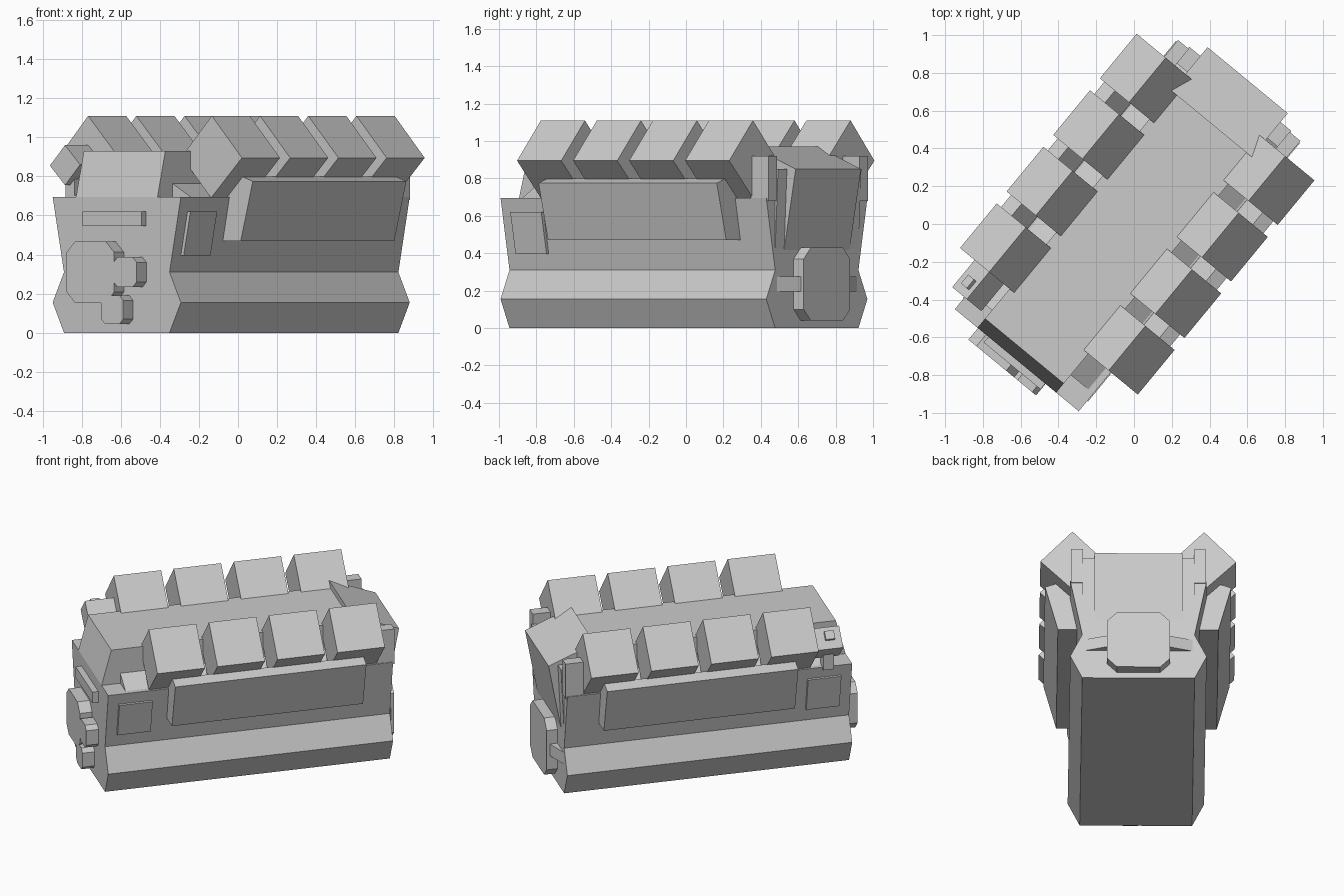
import bpy, bmesh, math
from mathutils import Matrix

if "Cube" in bpy.data.objects:
    bpy.data.objects.remove(bpy.data.objects["Cube"])

# Engine is modelled with x across, y front to back, then turned on the ground
PLACE = Matrix.Translation((-0.0154, 0.0127, 0)) @ Matrix.Rotation(math.radians(-39.5), 4, 'Z')

# Order of (profile a, profile b, extrusion) to xyz for each extrusion axis
AXES = {
    'Y': lambda a, b, t: (a, t, b),
    'X': lambda a, b, t: (t, a, b),
    'Z': lambda a, b, t: (a, b, t),
}


def prism(name, profile, lo, hi, axis='Y', flip=False):
    """Extrude a flat profile from lo to hi; flip mirrors it across the engine."""
    bm = bmesh.new()
    rings = []
    for t in (lo, hi):
        ring = []
        for a, b in profile:
            x, y, z = AXES[axis](a, b, t)
            ring.append(bm.verts.new((-x if flip else x, y, z)))
        rings.append(ring)
    r0, r1 = rings
    bm.faces.new(r0)
    bm.faces.new(r1[::-1])
    n = len(profile)
    for i in range(n):
        j = (i + 1) % n
        bm.faces.new((r0[j], r0[i], r1[i], r1[j]))
    bmesh.ops.recalc_face_normals(bm, faces=bm.faces)
    me = bpy.data.meshes.new(name)
    bm.to_mesh(me)
    bm.free()
    ob = bpy.data.objects.new(name, me)
    bpy.context.collection.objects.link(ob)
    ob.matrix_world = PLACE
    return ob


def both(name, *args, **kw):
    prism(name + "_right", *args, **kw)
    prism(name + "_left", *args, flip=True, **kw)


def box(x0, x1, z0, z1):
    return [(x0, z0), (x1, z0), (x1, z1), (x0, z1)]


def octagon(cx, cz, r, c):
    """Square of half size r with corners cut by c."""
    k = r - c
    return [(cx + x, cz + z) for x, z in
            ((-k, -r), (k, -r), (r, -k), (r, k), (k, r), (-k, r), (-r, k), (-r, -k))]


# Crankcase and valley
half = [(0.35, 0), (0.425, 0.155), (0.35, 0.31), (0.425, 0.695)]
prism("crankcase", half + [(-x, z) for x, z in reversed(half)], -0.951, 0.89)
prism("valley_cover", [(-0.951, 0.69), (-0.951, 0.695), (-0.888, 0.93), (0.75, 0.93), (0.75, 0.69)],
      -0.27, 0.27, axis='X')

# Sloped shoulders under the cylinder heads
both("shoulder", [(0.25, 0.68), (0.40, 0.68), (0.39, 0.695), (0.25, 0.775)], -0.83, 0.83)

# Four tilted cylinder heads per bank
for i in range(4):
    y = -0.684 + i * 0.388
    both(f"cylinder_head_{i + 1}", [(0.41, 1.11), (0.61, 0.895), (0.405, 0.69), (0.21, 0.9)], y, y + 0.306)

# Exhaust panels and small access plates on the flanks
both("exhaust_panel", [(0.36, 0.47), (0.50, 0.47), (0.58, 0.775), (0.507, 0.8), (0.40, 0.70)], -0.56, 0.675)
both("access_plate", [(0.35, 0.395), (0.385, 0.395), (0.43, 0.62), (0.39, 0.62)], -0.88, -0.665)

# Rear housing, flywheel and its side gussets
prism("rear_housing", [(0.67, 0.6), (0.67, 0.97), (0.97, 0.85), (0.885, 0.39), (0.8, 0.39)],
      -0.275, 0.275, axis='X')
prism("flywheel", octagon(0, 0.235, 0.195, 0.06), 0.88, 0.96)
prism("flywheel_gusset", [(-0.35, 0.885), (0.35, 0.885), (0.18, 0.945), (-0.18, 0.945)], 0.195, 0.275, axis='Z')

# Rear brackets and flanges
both("rear_bracket", box(0.345, 0.42, 0.68, 0.92), 0.78, 0.90)
both("rear_flange", [(0.80, 0.40), (0.889, 0.40), (0.91, 0.85), (0.80, 0.85)], 0.27, 0.35, axis='X')

# Front pulleys and front bar
for name, x, z, r, c in (("main_pulley", -0.11, 0.31, 0.157, 0.055),
                         ("side_pulley", 0.12, 0.31, 0.077, 0.027),
                         ("lower_pulley", 0.035, 0.118, 0.073, 0.025)):
    prism(name, octagon(x, z, r, c), -1.03, -0.94)
prism("front_bar", box(-0.195, 0.195, 0.545, 0.62), -0.99, -0.94)

# Oil filler on the front of the left bank
prism("filler_box", [(0.41, 0.96), (0.51, 0.855), (0.41, 0.755), (0.31, 0.86)], -0.87, -0.68, flip=True)
prism("filler_cap", [(0.415, 0.92), (0.455, 0.88), (0.487, 0.912), (0.447, 0.952)], -0.825, -0.765, flip=True)
prism("filler_stem", box(0.38, 0.44, 0.68, 0.82), -0.83, -0.76, flip=True)
